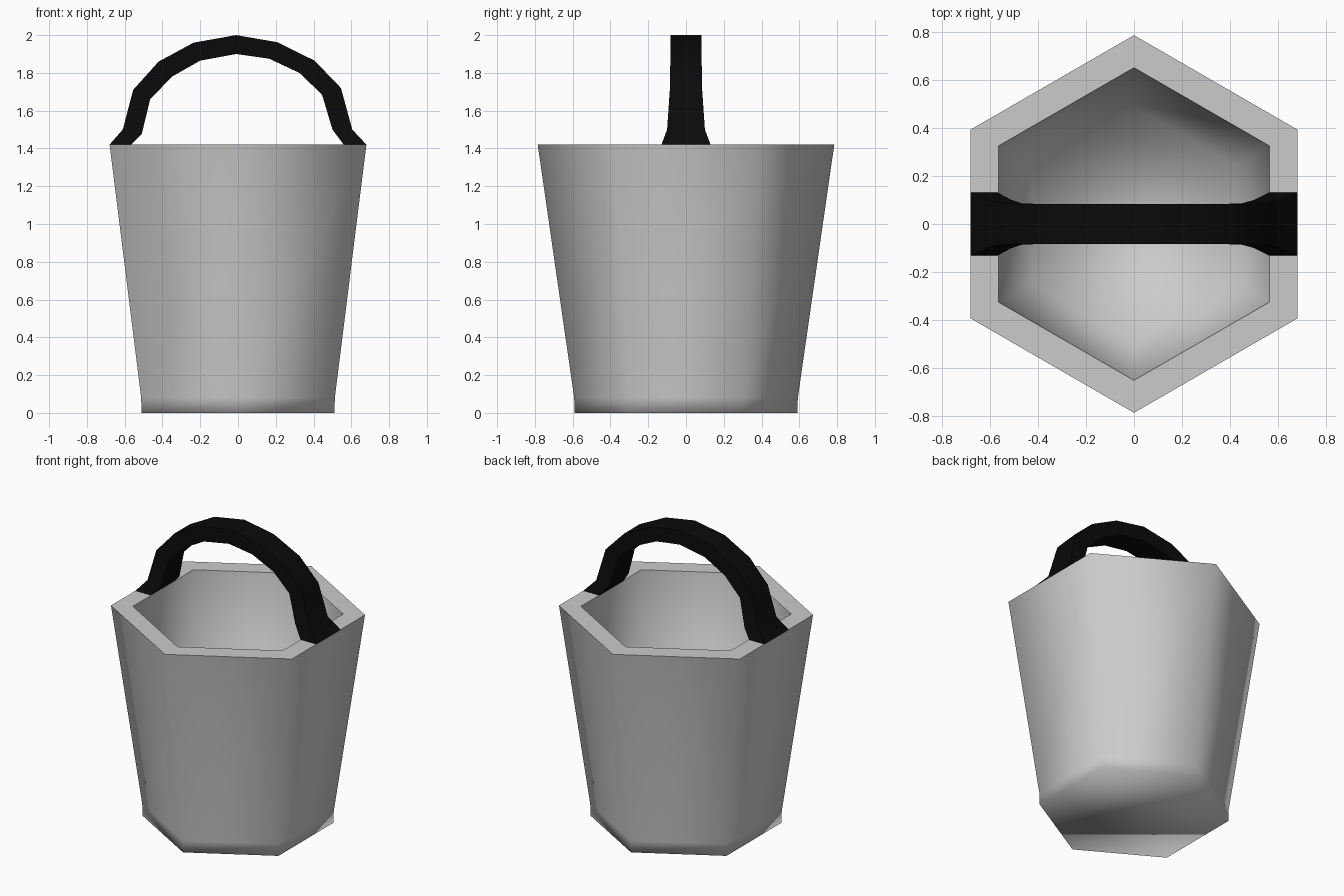
import bpy, bmesh
from math import pi, sin, cos, radians

if "Cube" in bpy.data.objects:
    bpy.data.objects.remove(bpy.data.objects["Cube"])


def make_object(name, bm):
    bmesh.ops.recalc_face_normals(bm, faces=bm.faces)
    mesh = bpy.data.meshes.new(name)
    bm.to_mesh(mesh)
    bm.free()
    obj = bpy.data.objects.new(name, mesh)
    bpy.context.collection.objects.link(obj)
    return obj


def bridge(bm, rings):
    # Join consecutive closed rings with quads
    for a, b in zip(rings, rings[1:]):
        n = len(a)
        for i in range(n):
            j = (i + 1) % n
            bm.faces.new((a[i], a[j], b[j], b[i]))


# Hexagonal bucket: (radius, z) from the underside, over the rim, down to the inner floor
RIM_Z = 1.42
profile = [(0.59, 0), (0.592, 0.08), (0.785, RIM_Z), (0.65, RIM_Z), (0.49, 0.09)]
bm = bmesh.new()
rings = [[bm.verts.new((r * cos(pi / 2 + i * pi / 3), r * sin(pi / 2 + i * pi / 3), z))
          for i in range(6)] for r, z in profile]
bridge(bm, rings)
bm.faces.new(rings[0])
bm.faces.new(rings[-1])
for f in bm.faces:
    f.smooth = True
# Only the rim loops stay sharp
for ring in (rings[2], rings[3]):
    for i in range(6):
        bm.edges.get((ring[i], ring[(i + 1) % 6])).smooth = False
make_object("bucket_body", bm)

# Handle: (outer x, outer z, inner x, inner z, half width) along the arch
arch = [
    (-0.68, RIM_Z, -0.565, RIM_Z, 0.13),
    (-0.61, 1.50, -0.51, 1.475, 0.10),
    (-0.555, 1.71, -0.465, 1.66, 0.085),
    (-0.42, 1.86, -0.35, 1.78, 0.083),
    (-0.235, 1.96, -0.20, 1.865, 0.083),
    (-0.01, 2.00, -0.01, 1.90, 0.083),
    (0.21, 1.962, 0.165, 1.875, 0.083),
    (0.405, 1.865, 0.325, 1.80, 0.083),
    (0.545, 1.72, 0.445, 1.685, 0.085),
    (0.605, 1.50, 0.50, 1.50, 0.10),
    (0.68, RIM_Z, 0.56, RIM_Z, 0.13),
]
bm = bmesh.new()
bridge(bm, [[bm.verts.new(p) for p in ((xo, -w, zo), (xo, w, zo), (xi, w, zi), (xi, -w, zi))]
            for xo, zo, xi, zi, w in arch])
handle = make_object("handle", bm)
black = bpy.data.materials.new("black")
black.diffuse_color = (0.003, 0.003, 0.003, 1)
black.use_nodes = True
black.node_tree.nodes["Principled BSDF"].inputs["Base Color"].default_value = black.diffuse_color
handle.data.materials.append(black)
bpy.context.view_layer.objects.active = handle
handle.select_set(True)
bpy.ops.object.shade_smooth_by_angle(angle=radians(50))
